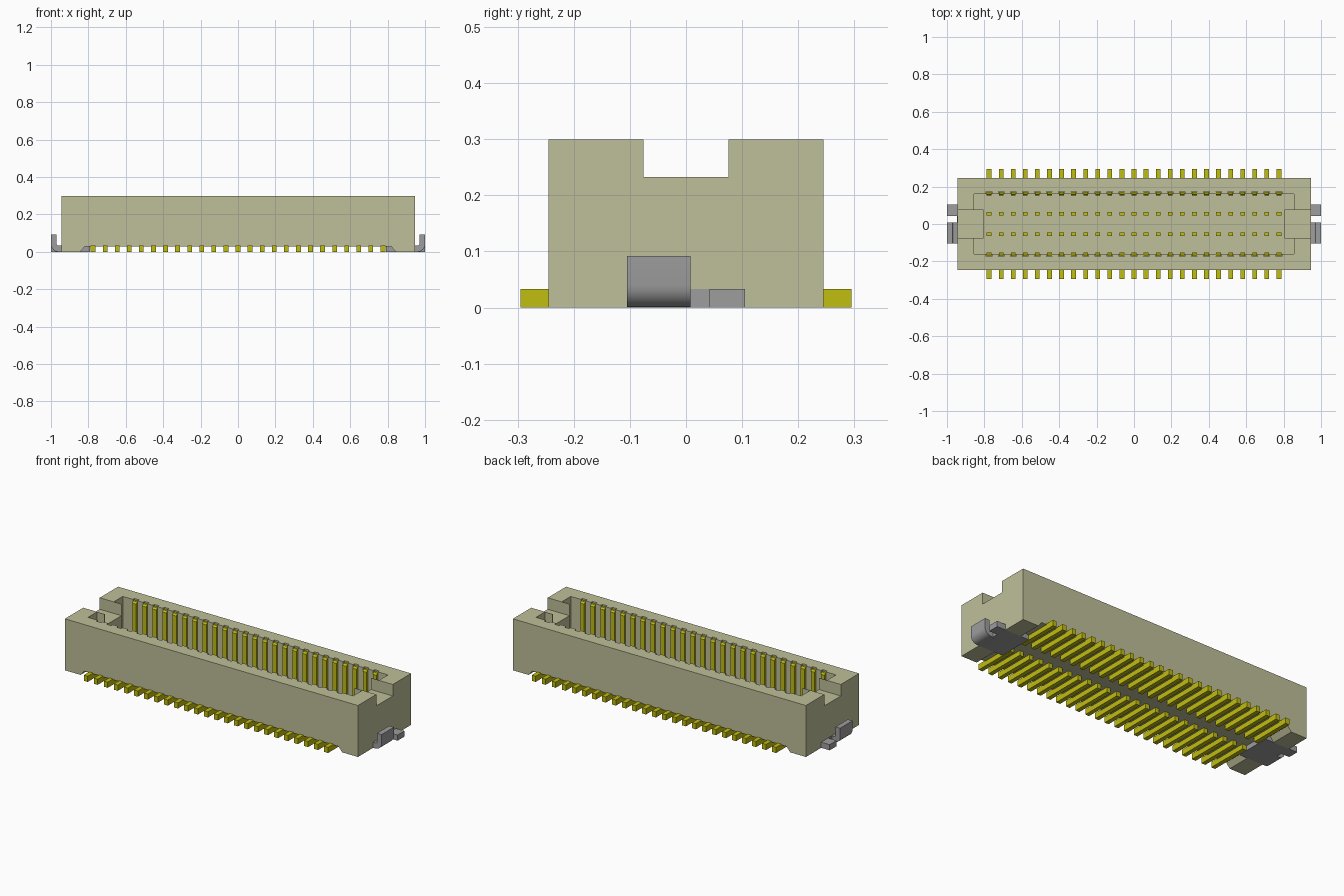
import bpy, bmesh, math
from mathutils import Vector

if "Cube" in bpy.data.objects:
    bpy.data.objects.remove(bpy.data.objects["Cube"], do_unlink=True)


def material(name, rgb):
    m = bpy.data.materials.new(name)
    m.use_nodes = True
    m.diffuse_color = (*rgb, 1)
    bsdf = next(n for n in m.node_tree.nodes if n.type == 'BSDF_PRINCIPLED')
    bsdf.inputs["Base Color"].default_value = (*rgb, 1)
    bsdf.inputs["Roughness"].default_value = 0.6
    return m


BEIGE = material("beige plastic", (0.52, 0.52, 0.32))
GOLD = material("gold contact", (0.53, 0.51, 0.005))
GREY = material("grey metal", (0.34, 0.34, 0.34))


def prism(bm, pts, axis, lo, hi):
    """Extrude a 2D outline along an axis from lo to hi."""
    def place(p):
        a, b = p
        return {'x': (lo, a, b), 'y': (a, lo, b), 'z': (a, b, lo)}[axis]
    face = bm.faces.new([bm.verts.new(place(p)) for p in pts])
    ext = bmesh.ops.extrude_face_region(bm, geom=[face])
    step = Vector([(hi - lo) if c == axis else 0 for c in 'xyz'])
    verts = [g for g in ext['geom'] if isinstance(g, bmesh.types.BMVert)]
    bmesh.ops.translate(bm, verts=verts, vec=step)


def box(bm, x0, x1, y0, y1, z0, z1):
    prism(bm, [(x0, y0), (x1, y0), (x1, y1), (x0, y1)], 'z', z0, z1)


def finish(bm, name, mat):
    bmesh.ops.recalc_face_normals(bm, faces=bm.faces)
    me = bpy.data.meshes.new(name)
    bm.to_mesh(me)
    bm.free()
    me.materials.append(mat)
    ob = bpy.data.objects.new(name, me)
    bpy.context.collection.objects.link(ob)
    return ob


def cut(target, bm):
    """Subtract a mesh from the target and discard the cutter."""
    cutter = finish(bm, "cutter", BEIGE)
    cutter.hide_render = True
    mod = target.modifiers.new("cut", 'BOOLEAN')
    mod.operation, mod.solver, mod.object = 'DIFFERENCE', 'EXACT', cutter
    bpy.context.view_layer.objects.active = target
    bpy.ops.object.modifier_apply(modifier=mod.name)
    bpy.data.objects.remove(cutter, do_unlink=True)


COUNT, PITCH = 25, 0.0646
FIRST = -PITCH * (COUNT - 1) / 2
FLOOR = 0.075

# Housing block
bm = bmesh.new()
box(bm, -0.945, 0.945, -0.245, 0.245, 0, 0.30)
housing = finish(bm, "housing", BEIGE)

# Main cavity, with pockets beside the end tongues
quarter = [(0.805, 0.078), (0.855, 0.078), (0.855, 0.16)]
outline = quarter + [(-x, y) for x, y in reversed(quarter)]
outline += [(-x, -y) for x, y in outline]
bm = bmesh.new()
prism(bm, outline, 'z', FLOOR, 0.4)
cut(housing, bm)

# Notch through both end walls
bm = bmesh.new()
box(bm, -1.1, 1.1, -0.076, 0.076, 0.233, 0.5)
cut(housing, bm)

# Underside clearance with sloped ends
bm = bmesh.new()
prism(bm, [(-0.86, -0.02), (0.86, -0.02), (0.82, 0.028), (-0.82, 0.028)], 'y', -0.4, 0.4)
cut(housing, bm)

# Channels under the ends for the metal tabs
bm = bmesh.new()
for s in (-1, 1):
    box(bm, min(s * 0.79, s * 1.1), max(s * 0.79, s * 1.1), -0.105, 0.105, -0.05, 0.033)
cut(housing, bm)

# Contact slots in the long inner walls
bm = bmesh.new()
for i in range(COUNT):
    x = FIRST + i * PITCH
    for s in (-1, 1):
        ys = sorted((s * 0.15, s * 0.174))
        box(bm, x - 0.015, x + 0.015, *ys, FLOOR + 0.01, 0.4)
cut(housing, bm)

# Contacts: solder foot, wall blade and inner tip, repeated along both sides
profile = [(0.295, 0), (0.295, 0.033), (0.172, 0.033), (0.172, 0.292), (0.160, 0.292),
           (0.152, 0.282), (0.152, 0.033), (0.064, 0.033), (0.064, 0.085),
           (0.046, 0.085), (0.046, 0)]
bm = bmesh.new()
prism(bm, profile, 'x', FIRST - 0.0125, FIRST + 0.0125)
contacts = finish(bm, "contacts", GOLD)
arr = contacts.modifiers.new("row", 'ARRAY')
arr.count = COUNT
arr.use_relative_offset = False
arr.use_constant_offset = True
arr.constant_offset_displace = (PITCH, 0, 0)
mir = contacts.modifiers.new("both sides", 'MIRROR')
mir.use_axis = (False, True, False)
mir.use_mirror_merge = False


def arc(cx, cz, r, a0, a1, n=6):
    return [(cx + r * math.cos(math.radians(a0 + (a1 - a0) * i / n)),
             cz + r * math.sin(math.radians(a0 + (a1 - a0) * i / n))) for i in range(n + 1)]


# Metal end tabs: bent upright lug, base plate and flat foot
lug = [(0.79, 0)] + arc(0.96, 0.04, 0.04, -90, 0) + [(1.0, 0.092), (0.97, 0.092)]
lug += arc(0.96, 0.043, 0.01, 0, -90, 4) + [(0.79, 0.033)]
bm = bmesh.new()
prism(bm, lug, 'y', -0.105, 0.008)
end_tabs = finish(bm, "end_tab_lugs", GREY)
foot = [(0.79, 0.008), (0.947, 0.008), (0.947, 0.042), (1.0, 0.042), (1.0, 0.105), (0.79, 0.105)]
bm = bmesh.new()
prism(bm, foot, 'z', 0, 0.033)
end_feet = finish(bm, "end_tab_feet", GREY)
for ob in (end_tabs, end_feet):
    m = ob.modifiers.new("both ends", 'MIRROR')
    m.use_axis = (True, False, False)
    m.use_mirror_merge = False

# Smooth only the bend of the lugs
bpy.ops.object.select_all(action='DESELECT')
end_tabs.select_set(True)
bpy.context.view_layer.objects.active = end_tabs
bpy.ops.object.shade_smooth_by_angle(angle=math.radians(30))
